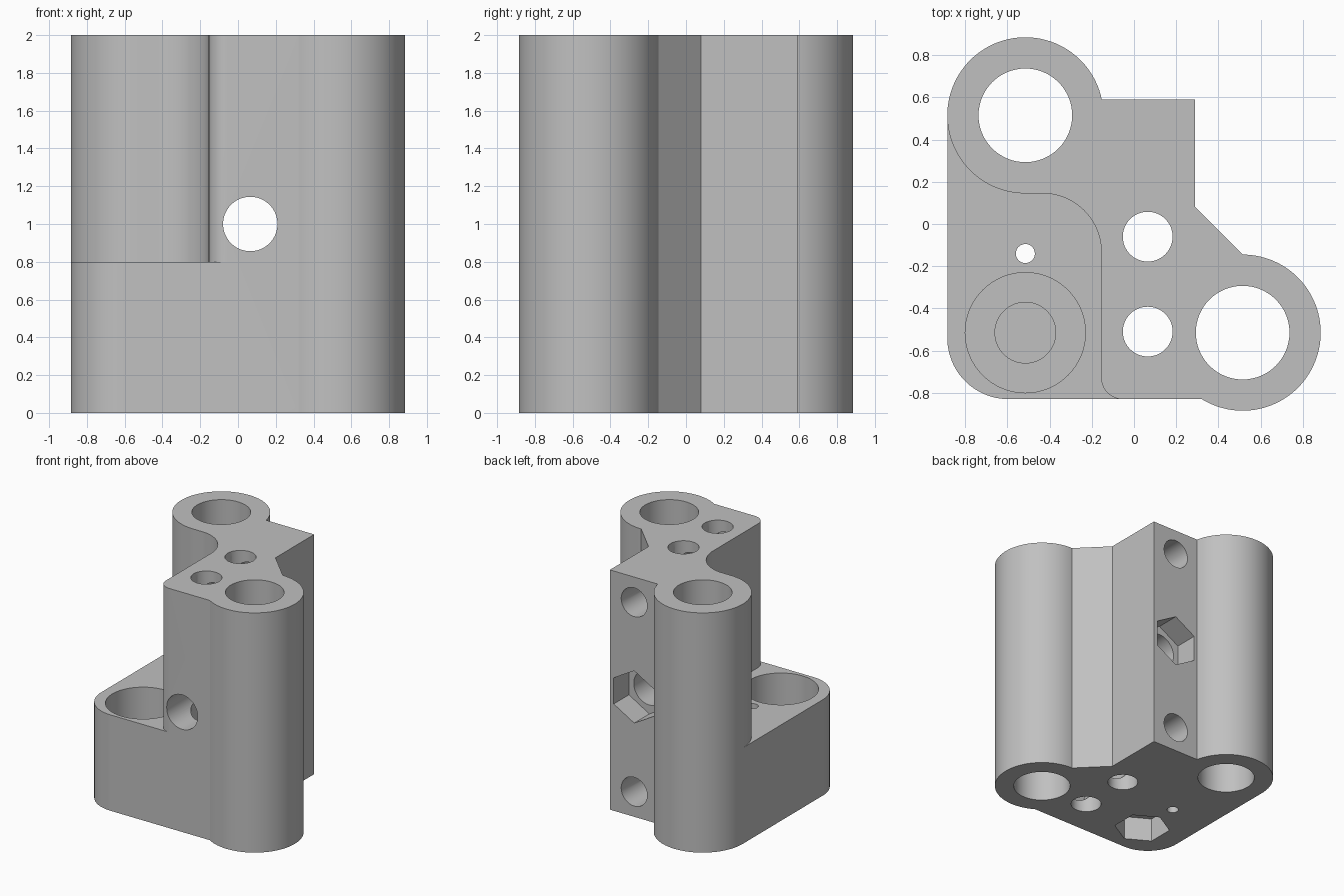
import bpy, bmesh, math
from mathutils import Vector

if "Cube" in bpy.data.objects:
    bpy.data.objects.remove(bpy.data.objects["Cube"], do_unlink=True)

POST = 0.515      # offset of the two rod sleeves from the centre
R = 0.37          # outer radius of a sleeve
EDGE = POST + R   # outer limit of the body
FRONT = -0.83
BACK = 0.59
STEP = 0.8
BOLT_X = 0.065

grey = bpy.data.materials.new("plain grey")
grey.use_nodes = True
colour = (0.53, 0.53, 0.53, 1)
grey.diffuse_color = colour
grey.node_tree.nodes["Principled BSDF"].inputs["Base Color"].default_value = colour


def arc(cx, cy, r, start, end, n=32):
    angles = [math.radians(start + (end - start) * i / n) for i in range(n + 1)]
    return [(cx + r * math.cos(a), cy + r * math.sin(a)) for a in angles]


def prism(name, points, z0, z1):
    bm = bmesh.new()
    face = bm.faces.new([bm.verts.new((x, y, z0)) for x, y in points])
    ext = bmesh.ops.extrude_face_region(bm, geom=[face])
    tops = [v for v in ext["geom"] if isinstance(v, bmesh.types.BMVert)]
    bmesh.ops.translate(bm, verts=tops, vec=(0, 0, z1 - z0))
    bmesh.ops.recalc_face_normals(bm, faces=bm.faces)
    mesh = bpy.data.meshes.new(name)
    bm.to_mesh(mesh)
    bm.free()
    obj = bpy.data.objects.new(name, mesh)
    bpy.context.collection.objects.link(obj)
    return obj


def rod(name, start, end, r, sides=64):
    a, b = Vector(start), Vector(end)
    turn = (math.pi / 2, 0, 0) if a.y != b.y else (0, 0, 0)
    bpy.ops.mesh.primitive_cylinder_add(vertices=sides, radius=r, depth=(b - a).length,
                                        location=(a + b) / 2, rotation=turn)
    obj = bpy.context.object
    obj.name = name
    return obj


def cut(target, cutter):
    cutter.hide_render = True
    mod = target.modifiers.new("cut", "BOOLEAN")
    mod.operation = "DIFFERENCE"
    mod.solver = "EXACT"
    mod.object = cutter
    bpy.context.view_layer.objects.active = target
    bpy.ops.object.modifier_apply(modifier=mod.name)
    bpy.data.objects.remove(cutter, do_unlink=True)


# Main body outline, counter-clockwise from the rounded front corner
meet_front = 180 + math.degrees(math.acos(math.sqrt(R**2 - (FRONT + POST)**2) / R))
meet_back = math.degrees(math.asin((BACK - POST) / R))
outline = (arc(-EDGE + 0.29, FRONT + 0.29, 0.29, 180, 270)
           + arc(POST, -POST, R, meet_front, 450, 64)
           + [(0.29, 0.08), (0.29, BACK)]
           + arc(-POST, POST, R, meet_back, 180, 48))
body = prism("bracket_body", outline, 0, 2)

# Lowered front corner, following the sleeve and a rounded inner wall
step = ([(-1.2, POST)] + arc(-POST, POST, R, 180, 270)
        + arc(-0.433, -0.133, 0.278, 90, 0)
        + arc(-0.055, FRONT + 0.1, 0.1, 180, 270, 16)
        + [(-0.055, -1.2), (-1.2, -1.2)])
cut(body, prism("step_cutter", step, STEP, 2.3))

# Rod bores in the two sleeves
for s in (-1, 1):
    cut(body, rod("rod_bore", (s * POST, -s * POST, -0.1), (s * POST, -s * POST, 2.1), 0.222))

# Vertical bolt holes and the small guide hole
for x, y, r in ((BOLT_X, -0.06, 0.118), (BOLT_X, -0.51, 0.118), (-POST, -0.14, 0.045)):
    cut(body, rod("vertical_hole", (x, y, -0.1), (x, y, 2.1), r))

# Blind holes from the back face
for z in (0.21, 1.79):
    cut(body, rod("blind_hole", (BOLT_X, -0.66, z), (BOLT_X, 0.8, z), 0.12))

# Clamp bolt hole through the middle with a hex nut pocket at the back
cut(body, rod("clamp_hole", (BOLT_X, -1, 1), (BOLT_X, 0.8, 1), 0.144))
cut(body, rod("nut_pocket", (BOLT_X, BACK - 0.2, 1), (BOLT_X, 0.8, 1), 0.218, 6))

# Mounting hole: counterbore, bolt hole closed by a thin skin, hex pocket below
x = y = -POST
cut(body, rod("counterbore", (x, y, 0.4), (x, y, 1), 0.285))
cut(body, rod("mount_hole", (x, y, 0.23), (x, y, 0.6), 0.144))
cut(body, rod("mount_nut_pocket", (x, y, -0.1), (x, y, 0.2), 0.218, 6))

# Finish
body.data.materials.clear()
body.data.materials.append(grey)
for p in body.data.polygons:
    p.material_index = 0
bpy.ops.object.select_all(action="DESELECT")
body.select_set(True)
bpy.context.view_layer.objects.active = body
bpy.ops.object.shade_smooth_by_angle(angle=math.radians(25))
